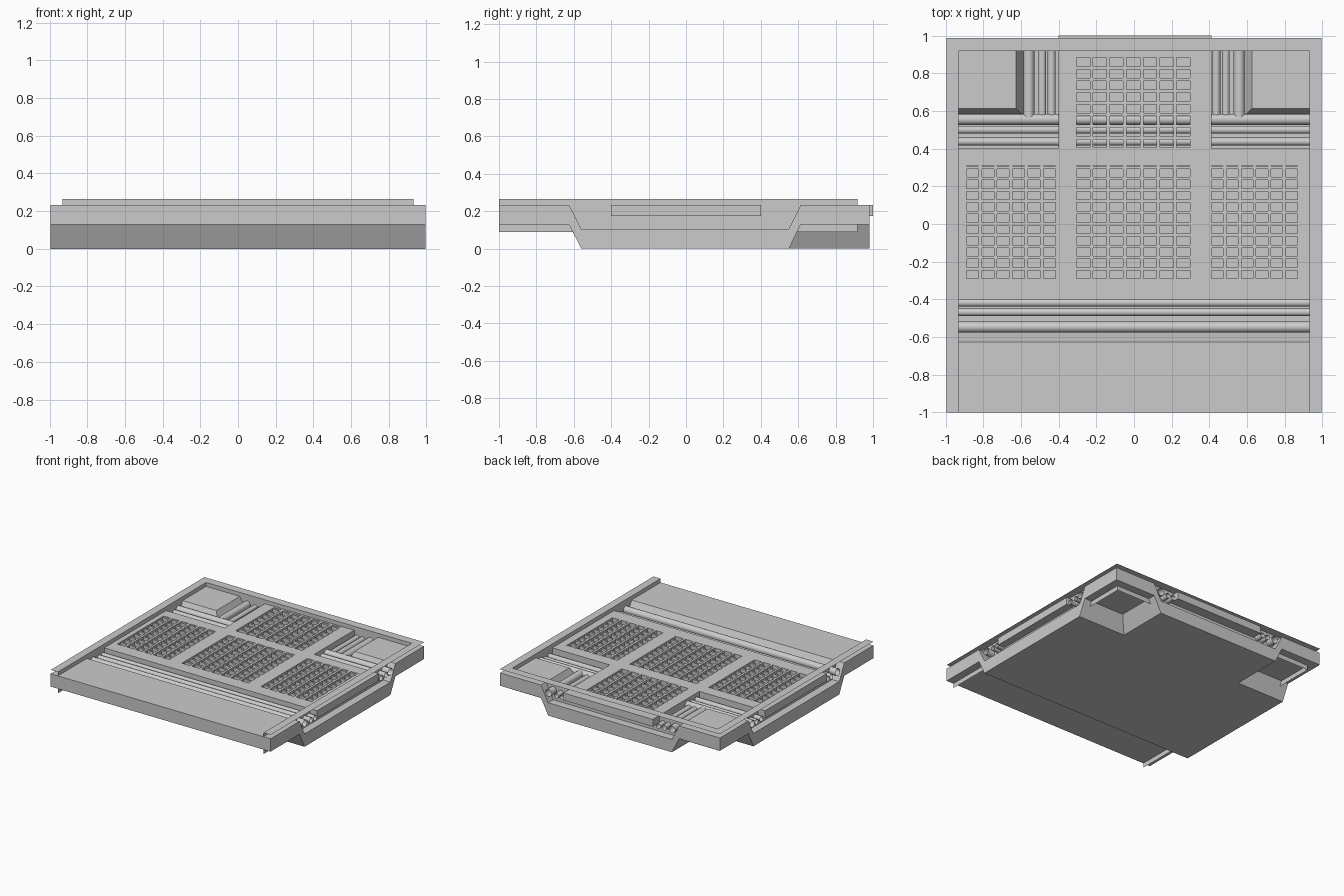
import bpy
import bmesh
from mathutils import Vector

cube = bpy.data.objects.get("Cube")
if cube:
    bpy.data.objects.remove(cube, do_unlink=True)

grey = bpy.data.materials.new("plain grey")
grey.use_nodes = True
grey.diffuse_color = (0.6, 0.6, 0.6, 1)
grey.node_tree.nodes["Principled BSDF"].inputs["Base Color"].default_value = (0.6, 0.6, 0.6, 1)


def finish(name, bm, fix_normals=True):
    if fix_normals:
        bmesh.ops.recalc_face_normals(bm, faces=bm.faces)
    mesh = bpy.data.meshes.new(name)
    bm.to_mesh(mesh)
    bm.free()
    mesh.materials.append(grey)
    obj = bpy.data.objects.new(name, mesh)
    bpy.context.scene.collection.objects.link(obj)
    return obj


def slab(name, xs, ys, top, thick, keep=lambda x, y: True):
    """Solid sheet on a grid of cells; top(x, y) gives the upper height."""
    bm = bmesh.new()
    verts = {}

    def vert(x, y, drop):
        key = (x, y, drop)
        if key not in verts:
            verts[key] = bm.verts.new((x, y, top(x, y) - drop))
        return verts[key]

    for x0, x1 in zip(xs, xs[1:]):
        for y0, y1 in zip(ys, ys[1:]):
            if not keep((x0 + x1) / 2, (y0 + y1) / 2):
                continue
            ring = [(x0, y0), (x1, y0), (x1, y1), (x0, y1)]
            h = [top(*p) for p in ring]
            if abs(h[0] + h[2] - h[1] - h[3]) < 1e-5:
                parts = [ring]
            else:
                # mitred corner: split from the odd raised corner
                k = max(range(4), key=lambda i: h[i])
                r = ring[k:] + ring[:k]
                parts = [r[:3], [r[0], r[2], r[3]]]
            for part in parts:
                bm.faces.new([vert(*p, 0) for p in part])
    # lower skin and side walls
    upper = list(bm.faces)
    rim = [e for e in bm.edges if len(e.link_faces) == 1]
    lower = {v: bm.verts.new(v.co - Vector((0, 0, thick))) for v in list(bm.verts)}
    for f in upper:
        bm.faces.new([lower[v] for v in reversed(f.verts)])
    for e in rim:
        a, b = e.verts
        bm.faces.new((a, b, lower[b], lower[a]))
    bmesh.ops.dissolve_limit(bm, angle_limit=0.001, verts=bm.verts, edges=bm.edges)
    return finish(name, bm)


def add_box(bm, x0, x1, y0, y1, z0, z1):
    made = bmesh.ops.create_cube(bm, size=1)["verts"]
    for v in made:
        v.co = (x0 + (v.co.x + 0.5) * (x1 - x0),
                y0 + (v.co.y + 0.5) * (y1 - y0),
                z0 + (v.co.z + 0.5) * (z1 - z0))


def pipe(name, start, end, radius):
    bm = bmesh.new()
    a, b = Vector(start), Vector(end)
    bmesh.ops.create_cone(bm, cap_ends=False, segments=20, radius1=radius,
                          radius2=radius, depth=(b - a).length)
    turn = (b - a).to_track_quat('Z', 'Y')
    for v in bm.verts:
        v.co = turn @ v.co + (a + b) / 2
    for f in bm.faces:
        f.smooth = True
    return finish(name, bm)


# Floor pan with a T-shaped trench
EDGE = 0.995


def pan_height(x, y):
    trench = -0.56 <= y <= 0.55 or (abs(x) <= 0.56 and y >= -0.56)
    return 0.105 if trench else 0.233


slab("floor_pan", [-EDGE, -0.625, -0.56, 0.56, 0.625, EDGE],
     [-1, -0.625, -0.56, 0.55, 0.613, 0.982], pan_height, 0.105)

# Raised T-shaped walkway with four openings
openings = {
    "left_grate": (0.41, 0.885, -0.29, 0.31, 6, 10),
    "right_grate": (-0.89, -0.40, -0.29, 0.31, 6, 10),
    "centre_grate": (-0.305, 0.315, -0.29, 0.31, 7, 10),
    "back_grate": (-0.305, 0.315, 0.405, 0.90, 7, 8),
}


def walkway(x, y):
    inside = abs(y) < 0.4 or (-0.4 < x < 0.41 and y > 0)
    hole = any(o[0] < x < o[1] and o[2] < y < o[3] for o in openings.values())
    return inside and not hole


walk_x = sorted({-EDGE, EDGE} | {v for o in openings.values() for v in o[:2]})
walk_y = sorted({-0.4, 0.4, 1.0} | {v for o in openings.values() for v in o[2:4]})
slab("walkway", walk_x, walk_y, lambda x, y: 0.233, 0.06, walkway)

# Grates: crossing bars in each opening
for name, (x0, x1, y0, y1, cols, rows) in openings.items():
    bm = bmesh.new()
    for i in range(cols):
        x = x0 + (i + 0.9) * (x1 - x0) / cols
        add_box(bm, x - 0.009, x + 0.009, y0, y1, 0.185, 0.233)
    for j in range(rows):
        y = y0 + (j + 0.85) * (y1 - y0) / rows
        add_box(bm, x0, x1, y - 0.008, y + 0.008, 0.185, 0.229)
    finish(name, bm)

# Pipes across the trench: (name, y, z, radius)
for name, y, z, r in [("front_large_pipe", -0.547, 0.185, 0.029),
                      ("front_middle_pipe", -0.468, 0.18, 0.021),
                      ("front_inner_pipe", -0.418, 0.18, 0.021),
                      ("back_large_pipe", 0.555, 0.185, 0.029),
                      ("back_middle_pipe", 0.5, 0.18, 0.021),
                      ("back_inner_pipe", 0.437, 0.18, 0.021)]:
    pipe(name, (-0.99, y, z), (0.99, y, z), r)

# Pipes along both sides of the back arm
for side, s in (("left", 1), ("right", -1)):
    for name, x, z, r in [("large", 0.558, 0.185, 0.029),
                          ("middle", 0.487, 0.18, 0.021),
                          ("inner", 0.437, 0.18, 0.021)]:
        pipe(f"{side}_arm_{name}_pipe", (s * x, 0.565, z), (s * x, 0.98, z), r)

# Thin edge trim: upright wall with an outward flange on three sides
bm = bmesh.new()
inner = [(-0.93, -1), (-0.93, 0.917), (0.93, 0.917), (0.93, -1)]
outer = [(-EDGE, -1), (-EDGE, 0.986), (EDGE, 0.986), (EDGE, -1)]
rows = [[bm.verts.new((x, y, z)) for x, y in path]
        for path, z in ((inner, 0.09), (inner, 0.265), (outer, 0.265))]
for low, high in zip(rows, rows[1:]):
    for i in range(3):
        bm.faces.new((low[i], low[i + 1], high[i + 1], high[i]))
for f in bm.faces:
    f.normal_update()
    if f.normal.z < -0.5:
        f.normal_flip()
finish("edge_trim", bm, fix_normals=False)
